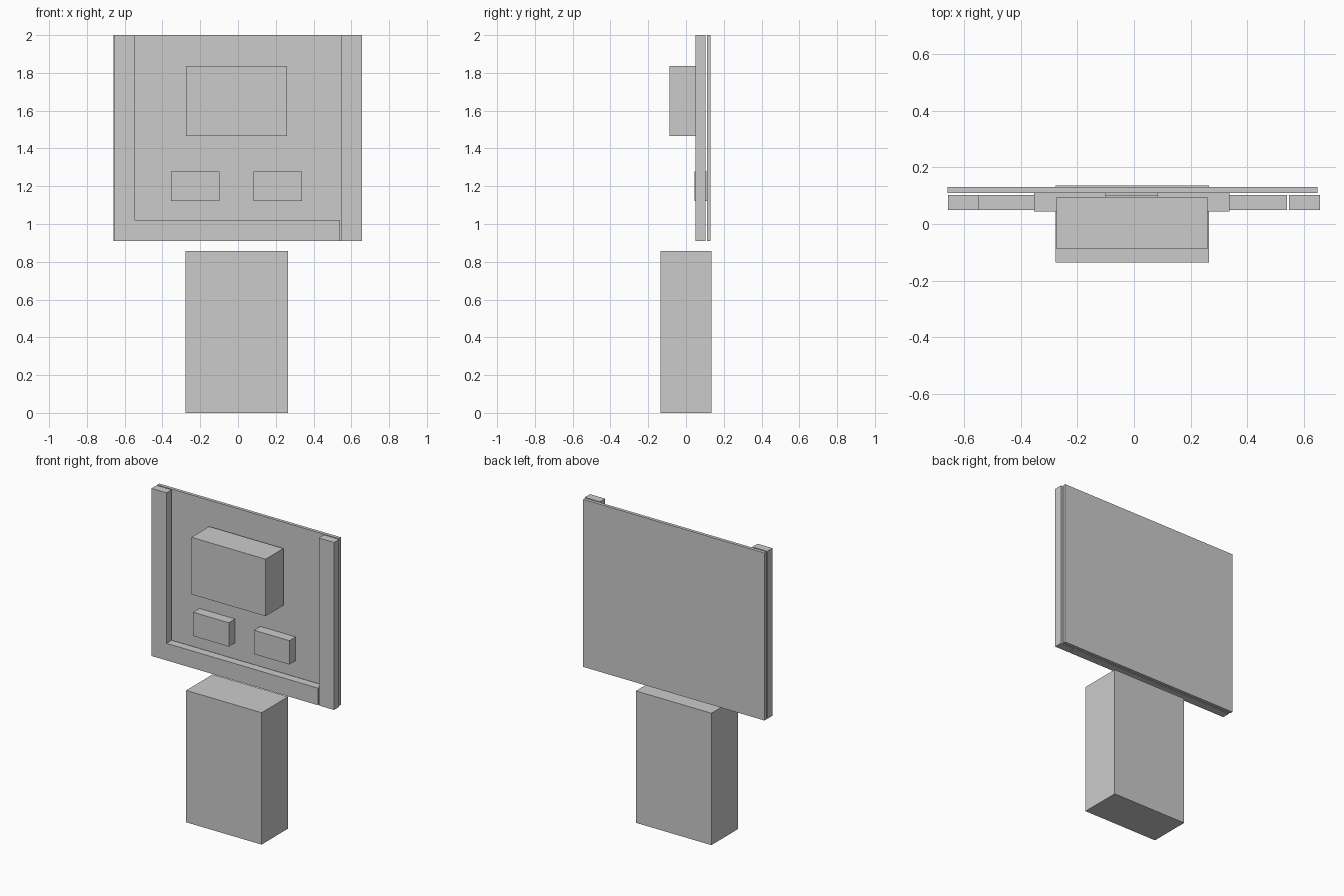
import bpy
import bmesh

if "Cube" in bpy.data.objects:
    bpy.data.objects.remove(bpy.data.objects["Cube"])


def box(name, x, y, z):
    """Box from (min, max) ranges on each axis."""
    bm = bmesh.new()
    bmesh.ops.create_cube(bm, size=1)
    for v in bm.verts:
        v.co = [r[0] if c < 0 else r[1] for c, r in zip(v.co, (x, y, z))]
    return finish(name, bm)


def finish(name, bm):
    bmesh.ops.recalc_face_normals(bm, faces=bm.faces)
    mesh = bpy.data.meshes.new(name)
    bm.to_mesh(mesh)
    bm.free()
    obj = bpy.data.objects.new(name, mesh)
    bpy.context.collection.objects.link(obj)
    return obj


def extruded_profile(name, outline, y):
    """Front-view outline (x, z) extruded along y."""
    bm = bmesh.new()
    face = bm.faces.new([bm.verts.new((px, y[0], pz)) for px, pz in outline])
    ext = bmesh.ops.extrude_face_region(bm, geom=[face])
    verts = [g for g in ext["geom"] if isinstance(g, bmesh.types.BMVert)]
    bmesh.ops.translate(bm, verts=verts, vec=(0, y[1] - y[0], 0))
    return finish(name, bm)


BOTTOM, TOP = 0.91, 2.0
FRAME_Y = (0.049, 0.102)

# Free-standing lower cabinet
box("base_cabinet", (-0.278, 0.265), (-0.136, 0.136), (0, 0.858))

# Thin back panel
box("back_panel", (-0.658, 0.648), (0.11, 0.131), (BOTTOM, TOP))

# L-shaped frame: left rail and bottom rail in one piece
extruded_profile("left_bottom_frame", [
    (-0.657, BOTTOM), (0.54, BOTTOM), (0.54, 1.021),
    (-0.549, 1.021), (-0.549, TOP), (-0.657, TOP)], FRAME_Y)

# Right rail
box("right_rail", (0.547, 0.657), FRAME_Y, (BOTTOM, TOP))

# Large upper box and the pair of small boxes below it
box("upper_box", (-0.274, 0.26), (-0.088, 0.095), (1.466, 1.837))
for side, x in (("left", (-0.354, -0.098)), ("right", (0.083, 0.338))):
    box(side + "_small_box", x, (0.045, 0.11), (1.122, 1.277))
